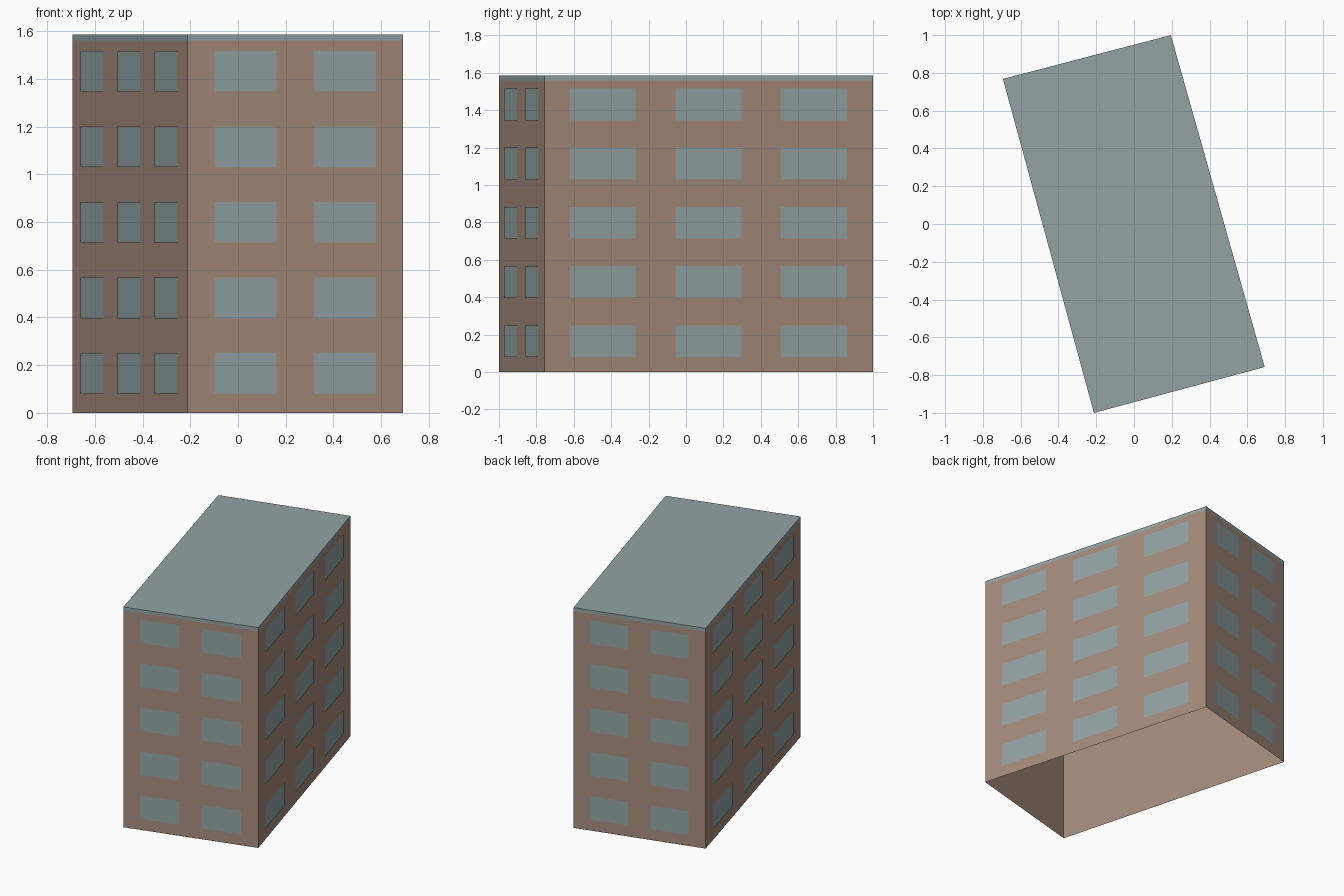
import bpy
import bmesh
from mathutils import Vector

cube = bpy.data.objects.get("Cube")
if cube:
    bpy.data.objects.remove(cube, do_unlink=True)


def material(name, colour):
    mat = bpy.data.materials.new(name)
    mat.use_nodes = True
    mat.diffuse_color = (*colour, 1)
    mat.node_tree.nodes["Principled BSDF"].inputs["Base Color"].default_value = (*colour, 1)
    return mat


brick = material("warm brown", (0.376, 0.262, 0.198))
slate = material("grey blue", (0.292, 0.371, 0.376))

# Footprint corners, counter-clockwise: front left, front right, back right, back left
corners = [Vector(p) for p in ((-0.212, -1.0, 0), (0.692, -0.757, 0),
                               (0.195, 1.0, 0), (-0.694, 0.768, 0))]
EAVES, TOP = 1.56, 1.585
UP = Vector((0, 0, 1))


def finish(bm, name, mat):
    mesh = bpy.data.meshes.new(name)
    bm.to_mesh(mesh)
    bm.free()
    mesh.materials.append(mat)
    obj = bpy.data.objects.new(name, mesh)
    bpy.context.collection.objects.link(obj)
    return obj


def panel(bm, a, b, low, high):
    """Upright quad from a to b between two heights."""
    points = (a + UP * low, b + UP * low, b + UP * high, a + UP * high)
    return bm.faces.new([bm.verts.new(p) for p in points])


def ring(bm, low, high):
    for a, b in zip(corners, corners[1:] + corners[:1]):
        panel(bm, a, b, low, high)


# Open-bottomed shell of walls
bm = bmesh.new()
ring(bm, 0, EAVES)
bmesh.ops.remove_doubles(bm, verts=bm.verts, dist=0.0001)
finish(bm, "walls", brick)

# Flat roof with its thin edge band
bm = bmesh.new()
ring(bm, EAVES, TOP)
bm.faces.new([bm.verts.new(c + UP * TOP) for c in corners])
bmesh.ops.remove_doubles(bm, verts=bm.verts, dist=0.0001)
finish(bm, "roof", slate)

# Window plates: spans along each wall, repeated on five storeys
short_spans = ((0.125, 0.413), (0.585, 0.873))
long_spans = ((0.077, 0.277), (0.399, 0.599), (0.72, 0.921))
names = ("front", "right", "back", "left")
for i, side in enumerate(names):
    a, b = corners[i], corners[(i + 1) % 4]
    outward = (b - a).cross(UP).normalized() * 0.003
    bm = bmesh.new()
    for storey in range(5):
        sill = 0.08 + storey * 0.3165
        for start, end in (long_spans if i % 2 else short_spans):
            panel(bm, a.lerp(b, start) + outward, a.lerp(b, end) + outward,
                  sill, sill + 0.17)
    finish(bm, side + "_windows", slate)
